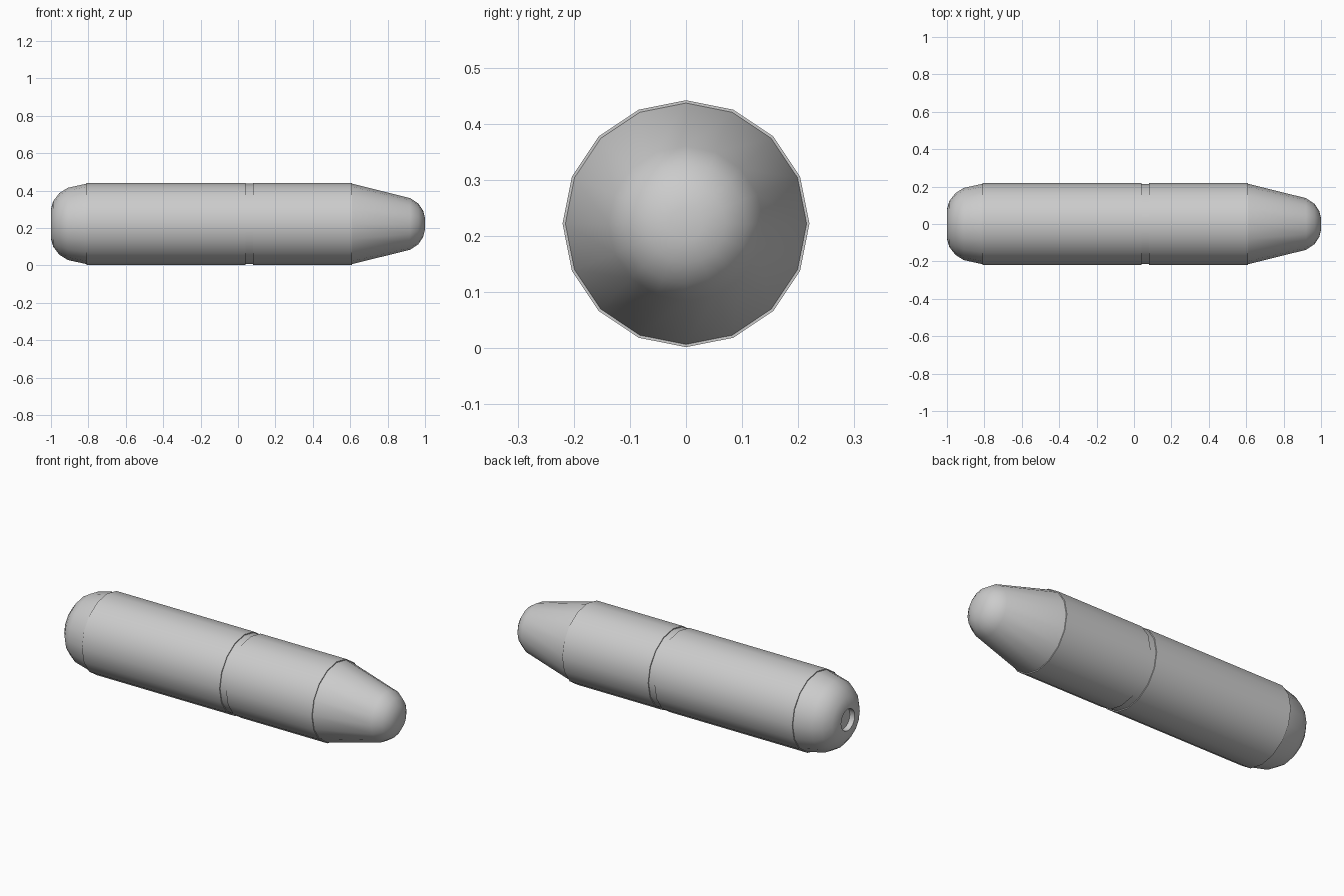
import bpy, bmesh, math

cube = bpy.data.objects.get("Cube")
if cube:
    bpy.data.objects.remove(cube, do_unlink=True)

SIDES = 16
RADIUS = 0.22
INNER = 0.215
AXIS_Z = 0.222

grey = bpy.data.materials.new("light_grey")
grey.use_nodes = True
colour = (0.6, 0.6, 0.6, 1)
grey.diffuse_color = colour
grey.node_tree.nodes["Principled BSDF"].inputs["Base Color"].default_value = colour


def lathe(name, profile):
    """Turn (x, radius) points about the long axis; zero radius closes an end."""
    bm = bmesh.new()
    rings = []
    for x, r in profile:
        count = SIDES if r > 0 else 1
        ring = []
        for i in range(count):
            a = math.tau * i / SIDES
            ring.append(bm.verts.new((x, r * math.cos(a), AXIS_Z + r * math.sin(a))))
        rings.append(ring)
    for a, b in zip(rings, rings[1:]):
        for i in range(SIDES):
            j = (i + 1) % SIDES
            corners = [a[i % len(a)], a[j % len(a)], b[j % len(b)], b[i % len(b)]]
            bm.faces.new(list(dict.fromkeys(corners)))
    bmesh.ops.recalc_face_normals(bm, faces=bm.faces[:])
    mesh = bpy.data.meshes.new(name)
    bm.to_mesh(mesh)
    bm.free()
    mesh.materials.append(grey)
    obj = bpy.data.objects.new(name, mesh)
    bpy.context.collection.objects.link(obj)
    bpy.ops.object.select_all(action="DESELECT")
    obj.select_set(True)
    bpy.context.view_layer.objects.active = obj
    bpy.ops.object.shade_smooth_by_angle(angle=math.radians(30))
    return obj


# Two barrel halves with a shallow groove between them
lathe("barrel", [(-0.81, 0), (-0.81, RADIUS), (0.04, RADIUS), (0.04, INNER),
                 (0.08, INNER), (0.08, RADIUS), (0.61, RADIUS), (0.61, 0)])

# Tapered nose with a rounded tip
lathe("nose", [(0.61, 0), (0.61, INNER), (0.92, 0.138), (0.965, 0.108),
               (0.99, 0.07), (1, 0.03), (1, 0)])

# Rounded end cap with a shallow round socket
lathe("end_cap", [(-0.81, 0), (-0.81, INNER), (-0.91, 0.193), (-0.955, 0.165),
                  (-0.988, 0.122), (-1, 0.08), (-1, 0.06), (-0.97, 0.06), (-0.97, 0)])
